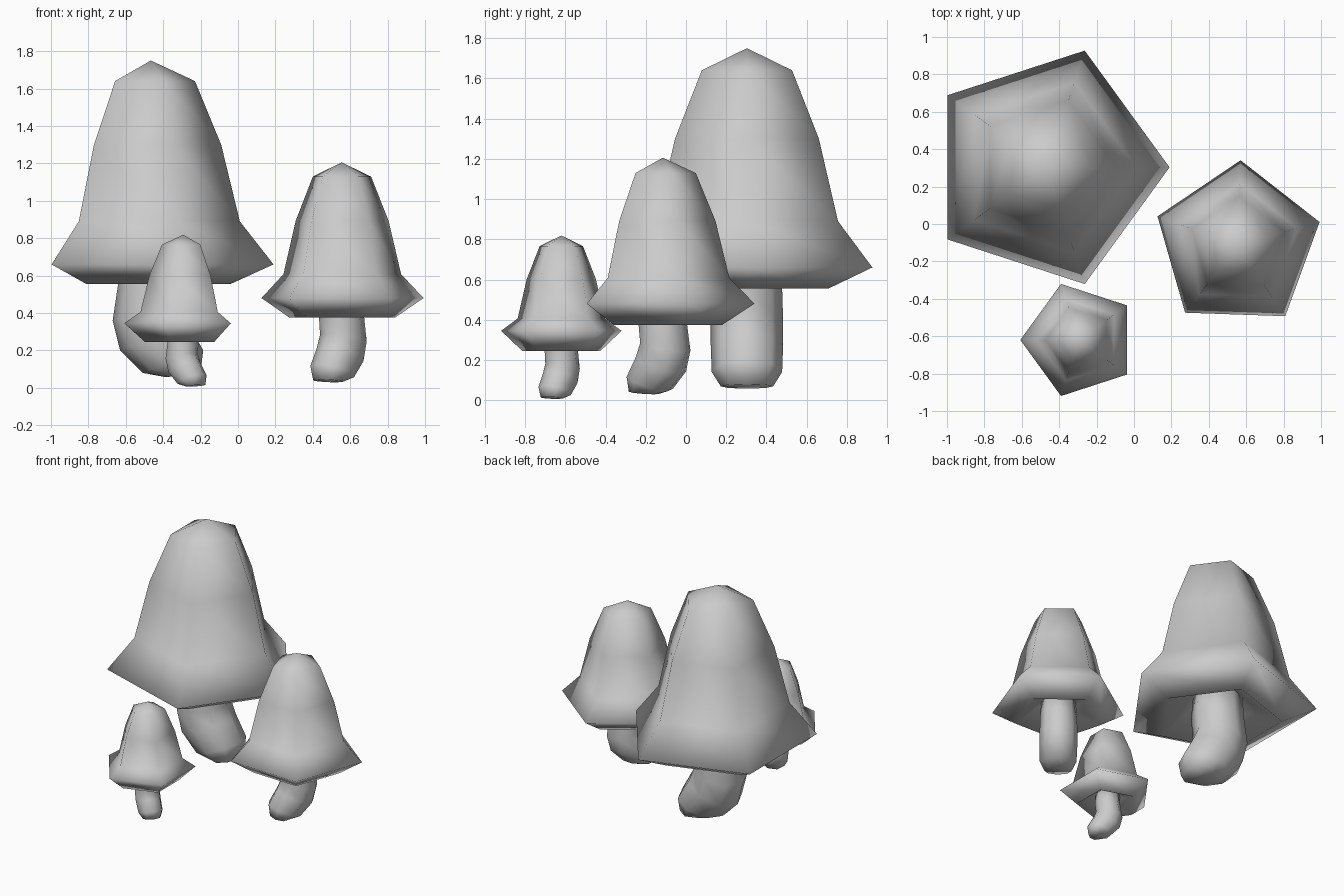
import bpy, bmesh
from math import cos, sin, pi, radians
from mathutils import Vector

if "Cube" in bpy.data.objects:
    bpy.data.objects.remove(bpy.data.objects["Cube"])


def loft(name, rings, parent_loc, rot, top=None, bottom=None):
    """Skin a stack of vertex rings (top to bottom); close with a tip or a flat face."""
    bm = bmesh.new()
    vs = [[bm.verts.new(p) for p in ring] for ring in rings]
    n = len(vs[0])
    for a, b in zip(vs, vs[1:]):
        for i in range(n):
            j = (i + 1) % n
            bm.faces.new((a[i], b[i], b[j], a[j]))
    for ring, tip in ((vs[0], top), (vs[-1], bottom)):
        if tip is None:
            bm.faces.new(ring)
        else:
            t = bm.verts.new(tip)
            for i in range(n):
                bm.faces.new((ring[i], ring[(i + 1) % n], t))
    bmesh.ops.recalc_face_normals(bm, faces=bm.faces)
    for f in bm.faces:
        f.smooth = True
    me = bpy.data.meshes.new(name)
    bm.to_mesh(me)
    bm.free()
    ob = bpy.data.objects.new(name, me)
    ob.location = parent_loc
    ob.rotation_euler.z = radians(rot)
    bpy.context.collection.objects.link(ob)
    return ob


# stem rings in the bend plane: outer-bend point, inner-bend point, half width
STEM = [((-.165, .17), (.165, .17), .165),
        ((-.175, .0), (.175, .0), .175),
        ((-.204, -.195), (.16, -.12), .18),
        ((-.164, -.355), (.20, -.21), .18),
        ((-.044, -.475), (.28, -.355), .175),
        ((.08, -.498), (.265, -.475), .13)]


def mushroom(name, x, y, z, s, rot, rim):
    """z is the height of the cap's lower edge, rim the height of its widest ring above that."""
    # five-sided hollow bell cap
    profile = [(.236, 1.085), (.376, .745), (.476, .335), (.656, rim / s),
               (.426, 0), (.17, .17)]
    rings = [[Vector((r * cos(i * 2 * pi / 5), r * sin(i * 2 * pi / 5), h)) * s
              for i in range(5)] for r, h in profile]
    loft(name + "_cap", rings, (x, y, z), rot, top=Vector((0, 0, 1.195)) * s)
    # bent stem
    rings = []
    for lo, hi, w in STEM:
        lo, hi = Vector((lo[0], 0, lo[1])), Vector((hi[0], 0, hi[1]))
        c, h = (lo + hi) / 2, (hi - lo) / 2
        rings.append([(c + h * cos(i * pi / 4) + Vector((0, w * sin(i * pi / 4), 0))) * s
                      for i in range(8)])
    loft(name + "_stem", rings, (x, y, z), rot)


mushroom("large_mushroom", -.466, .303, .555, 1.0, 0, .105)
mushroom("medium_mushroom", .554, -.115, .375, .695, 232, .105)
mushroom("small_mushroom", -.293, -.62, .245, .48, 324, .10)
